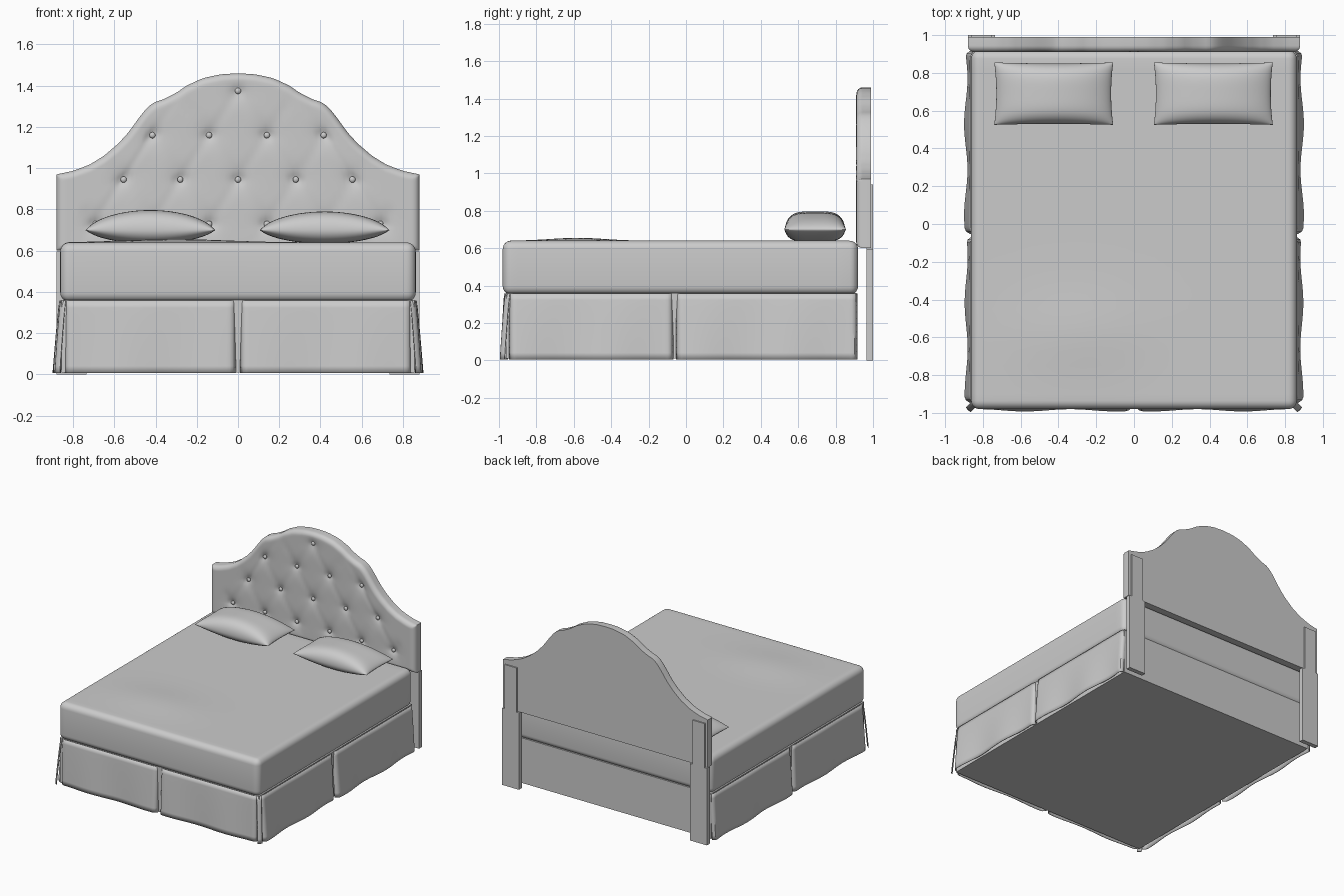
import bpy, bmesh, math
from mathutils import Vector

if "Cube" in bpy.data.objects:
    bpy.data.objects.remove(bpy.data.objects["Cube"])

grey = bpy.data.materials.new("light grey fabric")
grey.diffuse_color = (0.6, 0.6, 0.6, 1)
grey.use_nodes = True
grey.node_tree.nodes["Principled BSDF"].inputs["Base Color"].default_value = grey.diffuse_color


def finish(name, bm, angle=40):
    bmesh.ops.recalc_face_normals(bm, faces=bm.faces)
    me = bpy.data.meshes.new(name)
    bm.to_mesh(me)
    bm.free()
    me.shade_smooth()
    me.set_sharp_from_angle(angle=math.radians(angle))
    me.materials.append(grey)
    ob = bpy.data.objects.new(name, me)
    bpy.context.collection.objects.link(ob)
    return ob


def box_bm(lo, hi, bevel=0.0, segs=3):
    bm = bmesh.new()
    bmesh.ops.create_cube(bm, size=1)
    for v in bm.verts:
        v.co = Vector([(a + b) / 2 + c * (b - a) for a, b, c in zip(lo, hi, v.co)])
    if bevel:
        bmesh.ops.bevel(bm, geom=bm.edges[:], offset=bevel, segments=segs,
                        profile=0.5, affect='EDGES')
    return bm


def grid(bm, us, vs, fn):
    rows = [[bm.verts.new(fn(u, v)) for u in us] for v in vs]
    for r0, r1 in zip(rows, rows[1:]):
        for i in range(len(us) - 1):
            bm.faces.new((r0[i], r0[i + 1], r1[i + 1], r1[i]))


def lin(a, b, n):
    return [a + (b - a) * i / n for i in range(n + 1)]


# Base box and mattress
finish("bed_base", box_bm((-0.855, -0.962, 0.01), (0.855, 0.912, 0.36)))

bm = box_bm((-0.862, -0.98, 0.352), (0.862, 0.92, 0.64), 0.045, 6)
for axis, lim in ((0, 0.8), (1, 0.9)):
    for c in lin(-lim, lim, 24):
        co, no = Vector((0, 0, 0)), Vector((0, 0, 0))
        co[axis], no[axis] = c, 1
        bmesh.ops.bisect_plane(bm, geom=bm.verts[:] + bm.edges[:] + bm.faces[:],
                               plane_co=co, plane_no=no)
for v in bm.verts:
    if v.co.z > 0.6:    # soft swell of the cover
        x, y = v.co.x, v.co.y
        v.co.z += 0.016 * math.exp(-((x + 0.3) / 0.35) ** 2 - ((y + 0.58) / 0.2) ** 2)
finish("mattress", bm)

# Headboard with scalloped top and tufted front
PROF = [(0, 1.46), (0.08, 1.456), (0.17, 1.437), (0.25, 1.40), (0.30, 1.365), (0.36, 1.335),
        (0.41, 1.318), (0.44, 1.295), (0.48, 1.245), (0.53, 1.175), (0.58, 1.12), (0.65, 1.06),
        (0.72, 1.017), (0.80, 0.987), (0.88, 0.97)]
BUTTONS = [(0, 1.375)] + [(s * x, z) for z, xs in
           ((1.16, (0.14, 0.415)), (0.945, (0.28, 0.555)), (0.73, (0.14, 0.415, 0.69)))
           for x in xs for s in (-1, 1)] + [(0, 0.945)]
R = 0.035


def top(x):
    x = min(abs(x), 0.88)
    for (x0, z0), (x1, z1) in zip(PROF, PROF[1:]):
        if x <= x1:
            return z0 + (z1 - z0) * (x - x0) / (x1 - x0)
    return 0.97


def board_point(x, t):
    h = top(x)
    z = 0.6 + (h - 0.6) * t
    slope = (top(x + 0.02) - top(x - 0.02)) / 0.04 if abs(x) < 0.86 else 0
    edge = max(0, min(0.88 - abs(x), z - 0.6, (h - z) / math.hypot(1, slope)))
    k = max(0, R - edge)
    y = 0.91 + R - math.sqrt(max(0, R * R - k * k))
    fade = min(1, edge / 0.12)
    for bx, bz in BUTTONS:
        d2 = (x - bx) ** 2 + (z - bz) ** 2
        y += fade * (0.012 * math.exp(-d2 / 0.0006) + 0.009 * math.exp(-d2 / 0.004))
    # shallow diagonal pulls between the buttons
    if abs(x) < 0.75:
        for q in (x / 0.14 + (z - 0.945) / 0.215, x / 0.14 - (z - 0.945) / 0.215):
            d = abs(q - 2 * round(q / 2))
            y += 0.003 * fade * math.exp(-(d / 0.16) ** 2)
    return Vector((x, y, z))


ends = [0, 0.002, 0.006, 0.012, 0.02, 0.03, 0.04]
ts = ends + lin(0.055, 0.945, 70) + [1 - e for e in reversed(ends)]
bm = bmesh.new()
grid(bm, [(t - 0.5) * 1.76 for t in ts], ts, board_point)
rim = [e for e in bm.edges if e.is_boundary]
new = bmesh.ops.extrude_edge_only(bm, edges=rim)["geom"]
for v in new:
    if isinstance(v, bmesh.types.BMVert):
        v.co.y = 0.99
bmesh.ops.holes_fill(bm, edges=[e for e in bm.edges if e.is_boundary], sides=0)
finish("headboard", bm, 50)

# Tufting buttons
bm = bmesh.new()
for bx, bz in BUTTONS:
    r = bmesh.ops.create_uvsphere(bm, u_segments=14, v_segments=8, radius=0.015)
    for v in r["verts"]:
        v.co = Vector((bx + v.co.x, 0.924 + v.co.y * 0.7, bz + v.co.z))
finish("headboard_buttons", bm)

# Headboard legs: wide lower post, narrower plate fixed to the back
for s, side in ((-1, "left"), (1, "right")):
    for part, a, b, z0, z1 in (("leg", 0.735, 0.88, 0, 0.597), ("leg_plate", 0.755, 0.86, 0.59, 0.94)):
        xs = sorted((s * a, s * b))
        finish(f"headboard_{part}_{side}", box_bm((xs[0], 0.965, z0), (xs[1], 1.0, z1)))


# Bed skirt panels: flared, gently wavy, tucked in at the splits
def skirt(name, a, b, n, flare, wave, tuck=0.025, phase=0.0):
    a, b, n = Vector(a), Vector(b), Vector(n).normalized()
    length = (b - a).length

    def point(s, d):
        e = min(s, 1 - s) * length
        off = flare * d ** 0.8 + wave * d * math.sin(s * length * 13 + phase)
        off -= tuck * max(0, 1 - e / 0.025) ** 2
        p = a.lerp(b, s) + n * off
        return Vector((p.x, p.y, 0.358 - 0.352 * d))
    bm = bmesh.new()
    m = max(8, int(length * 70))
    grid(bm, lin(0, 1, m), lin(0, 1, 10), point)
    ob = finish(name, bm)
    mod = ob.modifiers.new("cloth thickness", 'SOLIDIFY')
    mod.thickness = 0.005
    mod.offset = 0


for s, side in ((-1, "left"), (1, "right")):
    skirt(f"skirt_front_{side}", (s * 0.012, -0.97), (s * 0.84, -0.97), (0, -1), 0.014, 0.006, phase=0.5)
    skirt(f"skirt_side_front_{side}", (s * 0.864, -0.945), (s * 0.864, -0.07), (s, 0), 0.022, 0.008, phase=1)
    skirt(f"skirt_side_back_{side}", (s * 0.864, -0.052), (s * 0.864, 0.915), (s, 0), 0.024, 0.009, phase=0.3)
    skirt(f"skirt_corner_{side}", (s * 0.838, -0.968), (s * 0.862, -0.944), (s, -1), 0.04, 0, tuck=0.004)


# Pillows: cushion with pinched corners and flattened underside
def pillow(name, cx, height):
    bm = bmesh.new()
    ease = [math.sin(t * math.pi / 2) for t in lin(-1, 1, 32)]
    for s in (1, -1):
        def point(u, v):
            x = cx + 0.315 * u * (1 - 0.035 * (1 - v * v))
            y = 0.69 + 0.165 * v * (1 - 0.03 * (1 - u * u))
            t = max(0, 1 - u * u) ** 0.62 * max(0, 1 - v ** 4) ** 0.5
            z = 0.7 + s * (height if s > 0 else 0.066) * t
            return Vector((x, y, z))
        grid(bm, ease, ease, point)
    bmesh.ops.remove_doubles(bm, verts=bm.verts[:], dist=0.0002)
    finish(name, bm, 60)


pillow("pillow_left", -0.425, 0.097)
pillow("pillow_right", 0.42, 0.09)
